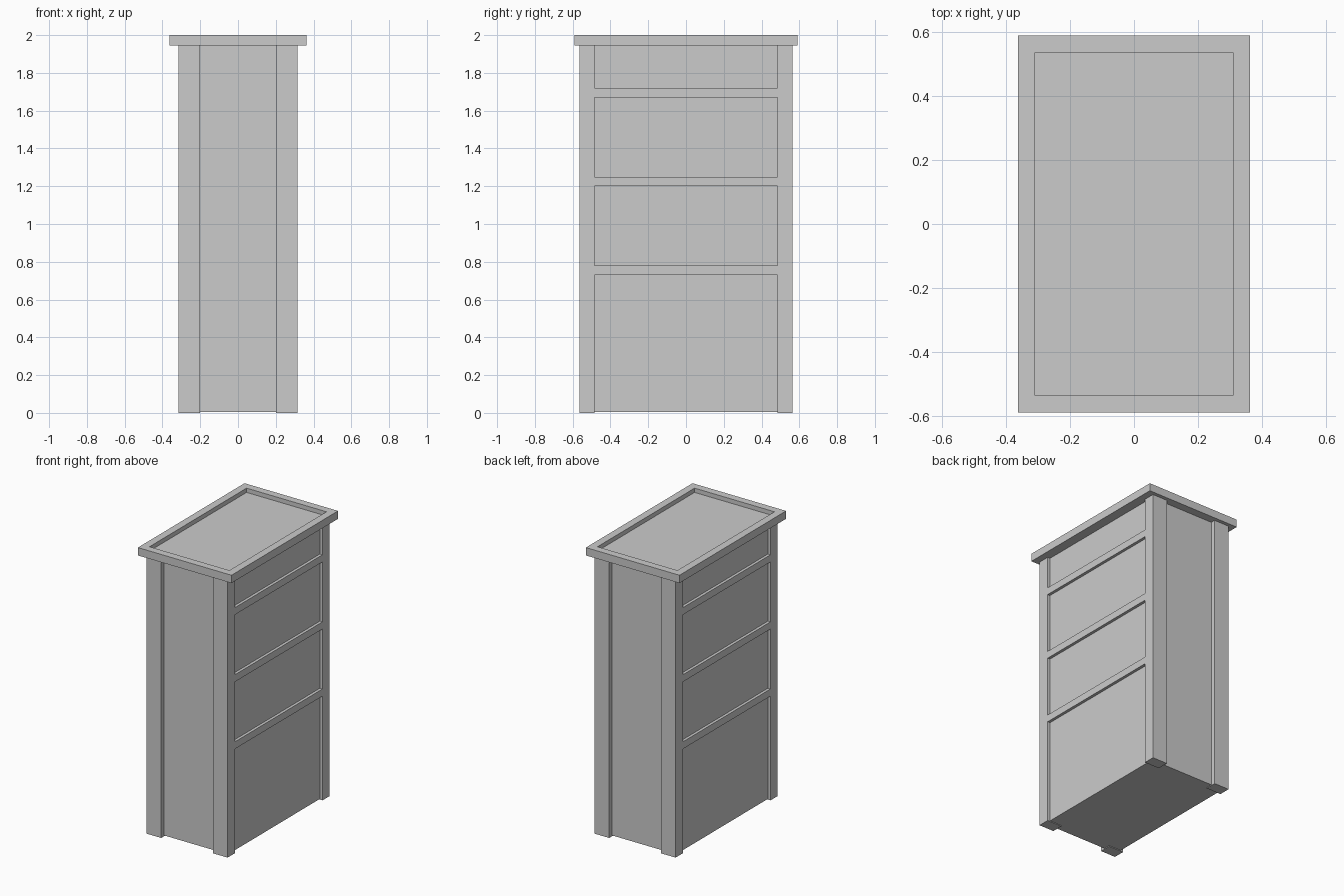
import bpy, bmesh
from mathutils import Matrix, Vector

if "Cube" in bpy.data.objects:
    bpy.data.objects.remove(bpy.data.objects["Cube"])


def box(name, lo, hi):
    """Axis-aligned box between two corners."""
    lo, hi = Vector(lo), Vector(hi)
    bm = bmesh.new()
    bmesh.ops.create_cube(bm, size=1, matrix=Matrix.Translation((lo + hi) / 2)
                          @ Matrix.Diagonal((*(hi - lo), 1)))
    mesh = bpy.data.meshes.new(name)
    bm.to_mesh(mesh)
    bm.free()
    ob = bpy.data.objects.new(name, mesh)
    bpy.context.collection.objects.link(ob)
    return ob


X, Y, TOP = 0.315, 0.565, 1.945      # outer faces of the posts, underside of lid
PX, PY = 0.20, 0.485                 # inner edges of the posts
CX, CY = 0.295, 0.532                # recessed panel faces

# recessed body panels
box("body", (-CX, -CY, 0.005), (CX, CY, TOP))

# corner posts
for sx, xn in ((-1, "left"), (1, "right")):
    for sy, yn in ((-1, "front"), (1, "back")):
        xs = sorted((sx * PX, sx * X))
        ys = sorted((sy * PY, sy * Y))
        box(f"{yn}_{xn}_post", (xs[0], ys[0], 0), (xs[1], ys[1], TOP))

    # horizontal rails on the wide sides
    xs = sorted((sx * (CX - 0.02), sx * X))
    for i, z in enumerate((0.73, 1.20, 1.67)):
        box(f"{xn}_rail_{i + 1}", (xs[0], -PY, z), (xs[1], PY, z + 0.05))

# overhanging lid with a sunken top
lid = box("lid", (-0.3625, -0.59, TOP), (0.3625, 0.59, 2.0))
bm = bmesh.new()
bm.from_mesh(lid.data)
bm.normal_update()
top = [f for f in bm.faces if f.normal.z > 0.9]
bmesh.ops.inset_region(bm, faces=top, thickness=0.075)
floor = bmesh.ops.extrude_discrete_faces(bm, faces=top)["faces"]
bmesh.ops.translate(bm, verts=floor[0].verts, vec=(0, 0, -0.03))
bmesh.ops.recalc_face_normals(bm, faces=bm.faces)
bm.to_mesh(lid.data)
bm.free()
